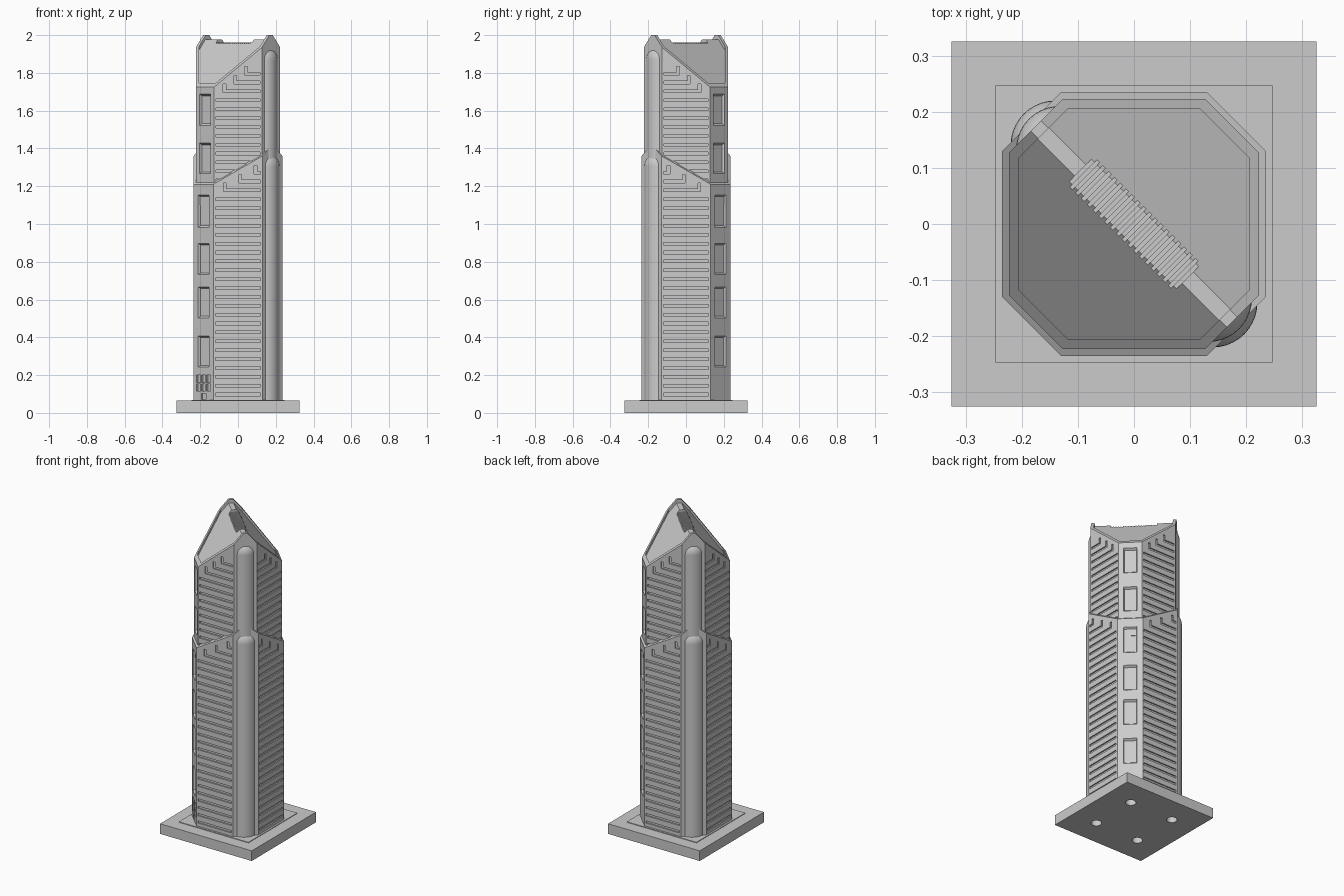
import bpy, bmesh
from math import sqrt
from mathutils import Matrix, Vector

if "Cube" in bpy.data.objects:
    bpy.data.objects.remove(bpy.data.objects["Cube"], do_unlink=True)

# One plain grey for the whole building
grey = bpy.data.materials.new("light grey")
grey.use_nodes = True
grey.diffuse_color = (0.6, 0.6, 0.6, 1)
grey.node_tree.nodes["Principled BSDF"].inputs["Base Color"].default_value = (0.6, 0.6, 0.6, 1)

UP = Vector((0, 0, 1))
BASE_TOP = 0.065


def finish(name, bm):
    bmesh.ops.recalc_face_normals(bm, faces=bm.faces[:])
    mesh = bpy.data.meshes.new(name)
    bm.to_mesh(mesh)
    bm.free()
    mesh.materials.append(grey)
    obj = bpy.data.objects.new(name, mesh)
    bpy.context.collection.objects.link(obj)
    return obj


def prism(bm, points, low, high, frame=Matrix(), taper=1.0):
    """Extrude a polygon along the frame's third axis; taper shrinks the low end."""
    mid = sum((Vector(p) for p in points), Vector((0, 0))) / len(points)
    ends = []
    for depth, scale in ((low, taper), (high, 1.0)):
        ring = [mid + (Vector(p) - mid) * scale for p in points]
        ends.append([bm.verts.new(frame @ Vector((p.x, p.y, depth))) for p in ring])
    a, b = ends
    bm.faces.new(a[::-1])
    bm.faces.new(b)
    n = len(points)
    for i in range(n):
        j = (i + 1) % n
        bm.faces.new((a[i], a[j], b[j], b[i]))


def rect(x0, x1, y0, y1):
    return [(x0, y0), (x1, y0), (x1, y1), (x0, y1)]


def octagon(half, side):
    return [(-side, -half), (side, -half), (half, -side), (half, side),
            (side, half), (-side, half), (-half, side), (-half, -side)]


def wall_frame(u, normal, distance):
    n = Vector(normal).normalized()
    frame = Matrix((Vector(u).normalized(), UP, n)).transposed().to_4x4()
    frame.translation = n * distance
    return frame


def gabled_tower(name, half, side, z0, apex, slope, flat):
    """Octagonal tower whose roof falls both ways from a diagonal ridge."""
    bm = bmesh.new()
    prism(bm, octagon(half, side), z0, apex + 0.1)
    cuts = [((slope, slope, 1), apex), ((-slope, -slope, 1), apex), ((0, 0, 1), flat)]
    for normal, z in cuts:
        bmesh.ops.bisect_plane(bm, geom=bm.verts[:] + bm.edges[:] + bm.faces[:],
                               plane_co=(0, 0, z), plane_no=normal, clear_outer=True)
        bmesh.ops.holes_fill(bm, edges=[e for e in bm.edges if e.is_boundary], sides=0)
    return finish(name, bm)


def carve(obj, bm):
    """Subtract the solids in bm from the object."""
    cutter = finish("cutter", bm)
    cutter.hide_render = True
    mod = obj.modifiers.new("carve", 'BOOLEAN')
    mod.operation, mod.solver, mod.object = 'DIFFERENCE', 'EXACT', cutter
    bpy.context.view_layer.update()
    mesh = bpy.data.meshes.new_from_object(obj.evaluated_get(bpy.context.evaluated_depsgraph_get()))
    obj.modifiers.clear()
    obj.data = mesh
    bpy.data.objects.remove(cutter, do_unlink=True)


# Wall directions: the first axis of each runs toward a ridge corner
WALLS = [((1, 0, 0), (0, -1, 0)), ((0, -1, 0), (1, 0, 0)),
         ((-1, 0, 0), (0, 1, 0)), ((0, 1, 0), (-1, 0, 0))]
CORNERS = [((1, -1, 0), (-1, -1, 0)), ((-1, 1, 0), (1, 1, 0))]


def slat_grooves(bm, half, side, z0, apex, slope):
    """Horizontal grooves; those under the sloping top turn upward at their end."""
    pitch, gap, edge = 0.047, 0.014, side - 0.01
    for u, normal in WALLS:
        frame = wall_frame(u, normal, half)
        z = z0
        while True:
            # Turning point where the sloping top is one slat above the groove
            turn = half - (apex - 0.02 - z - 0.05) / slope
            if turn > edge - 0.03:
                break
            if turn < -edge:
                shape = rect(-edge, edge, z, z + gap)
            else:
                top = z + 0.045
                shape = [(turn, z), (edge, z), (edge, z + gap), (turn + gap, z + gap),
                         (turn + gap, top), (turn, top)]
            prism(bm, shape, -0.008, 0.02, frame)
            z += pitch


def corner_windows(bm, distance, spans):
    for u, normal in CORNERS:
        frame = wall_frame(u, normal, distance)
        for low, high in spans:
            prism(bm, rect(-0.041, 0.041, low, high), -0.013, 0.003, frame, 0.86)


# Base slab with four sockets underneath, and a thin paving plate
bm = bmesh.new()
prism(bm, rect(-0.325, 0.325, -0.325, 0.325), 0, BASE_TOP)
base = finish("base_slab", bm)
bm = bmesh.new()
for sx in (-1, 1):
    for sy in (-1, 1):
        bmesh.ops.create_cone(bm, cap_ends=True, segments=24, radius1=0.031, radius2=0.031, depth=0.08,
                              matrix=Matrix.Translation((sx * 0.155, sy * 0.155, 0)))
carve(base, bm)
bm = bmesh.new()
prism(bm, rect(-0.247, 0.247, -0.247, 0.247), BASE_TOP - 0.01, BASE_TOP + 0.004)
finish("paving_plate", bm)

# Lower tier with slats, tall windows and a small entrance
lower = gabled_tower("lower_tier", 0.235, 0.13, BASE_TOP - 0.01, 1.421, 0.577, 1.42)
bm = bmesh.new()
slat_grooves(bm, 0.235, 0.13, 0.09, 1.421, 0.577)
corner_windows(bm, 0.365 / sqrt(2), [(0.24, 0.41), (0.5, 0.67), (0.73, 0.9), (0.98, 1.155)])
entry = wall_frame(*CORNERS[0], 0.365 / sqrt(2))
for low, high in ((0.115, 0.152), (0.162, 0.2)):
    for mid in (-0.037, 0, 0.037):
        prism(bm, rect(mid - 0.014, mid + 0.014, low, high), -0.01, 0.01, entry)
prism(bm, rect(-0.017, 0.017, 0.072, 0.102), -0.01, 0.01, entry)
carve(lower, bm)

# Upper tier shell whose open top leaves a raised rim around the roof
upper = gabled_tower("upper_tier", 0.223, 0.127, 1.1, 2.015, 0.83, 2.0)
bm = bmesh.new()
prism(bm, octagon(0.206, 0.117), 1.0, 2.1)
carve(upper, bm)
bm = bmesh.new()
slat_grooves(bm, 0.223, 0.127, 1.225, 2.015, 0.83)
corner_windows(bm, 0.35 / sqrt(2), [(1.265, 1.43), (1.52, 1.69)])
carve(upper, bm)

# Sunken roof with a ribbed flat along the ridge
roof = gabled_tower("roof", 0.207, 0.1175, 1.15, 1.995, 0.83, 1.978)
ridge = Matrix.Rotation(-0.7853982, 4, 'Z')
bm = bmesh.new()
prism(bm, rect(-0.135, 0.135, -0.06, 0.06), 1.962, 2.1, ridge)
carve(roof, bm)
bm = bmesh.new()
for i in range(18):
    t = -0.124 + i * 0.0146
    prism(bm, rect(t - 0.0035, t + 0.0035, -0.06, 0.06), 1.955, 2.1, ridge)
carve(roof, bm)

# Round domed columns on the two ridge corners, on both tiers
for tier, centre, radius, bottom, top in (("lower", 0.14, 0.08, BASE_TOP - 0.01, 1.305),
                                          ("upper", 0.133, 0.077, 1.2, 1.87)):
    for place, sign in (("front", 1), ("back", -1)):
        bm = bmesh.new()
        at = Vector((sign * centre, -sign * centre, 0))
        bmesh.ops.create_cone(bm, cap_ends=True, segments=40, radius1=radius, radius2=radius, depth=top - bottom,
                              matrix=Matrix.Translation(at + UP * (top + bottom) / 2))
        bmesh.ops.create_uvsphere(bm, u_segments=40, v_segments=20, radius=radius,
                                  matrix=Matrix.Translation(at + UP * top))
        column = finish(f"{place}_{tier}_column", bm)
        bpy.ops.object.select_all(action='DESELECT')
        column.select_set(True)
        bpy.context.view_layer.objects.active = column
        bpy.ops.object.shade_smooth_by_angle()
